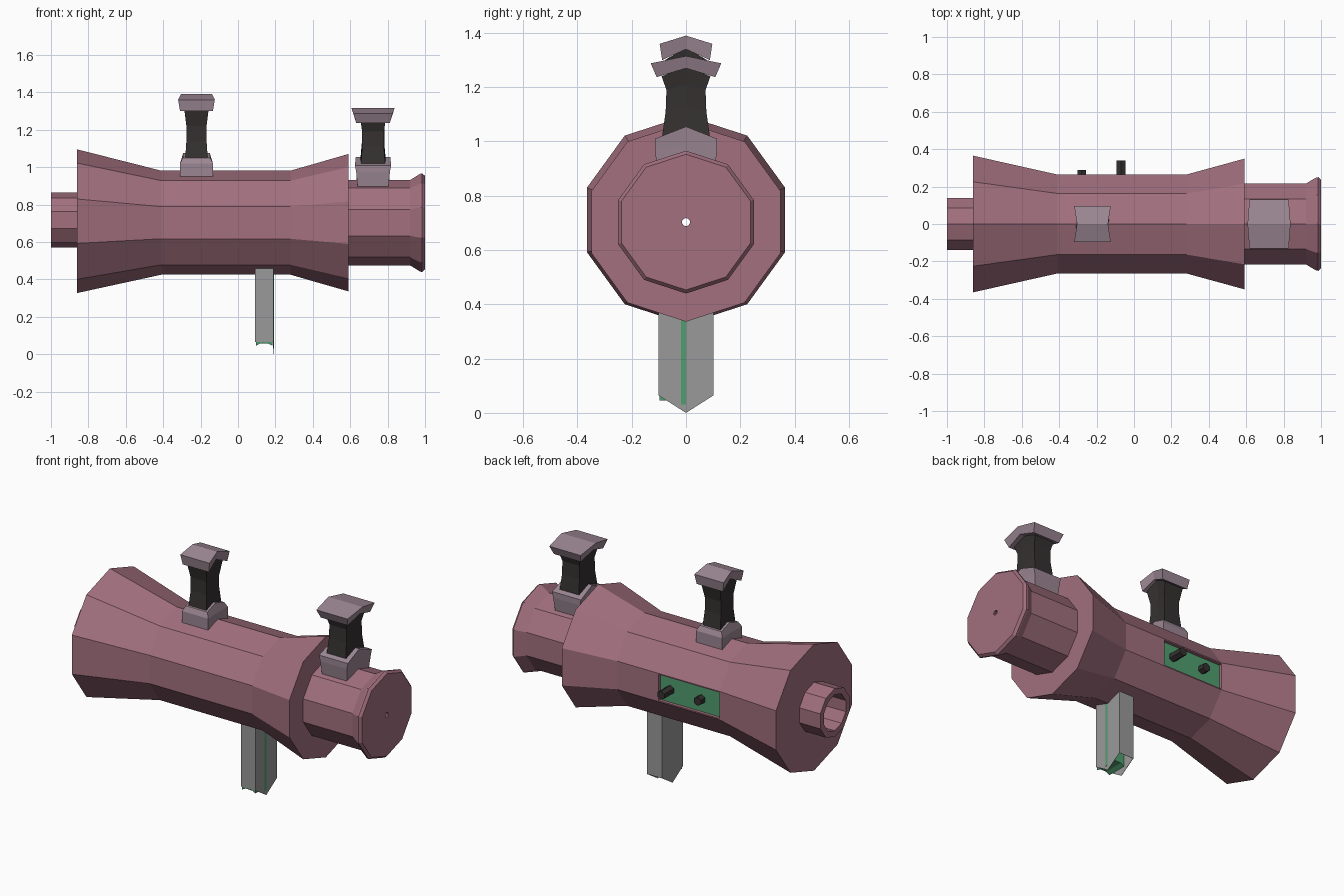
import bpy, bmesh, math
from mathutils import Vector

if "Cube" in bpy.data.objects:
    bpy.data.objects.remove(bpy.data.objects["Cube"])


def material(name, rgb):
    m = bpy.data.materials.new(name)
    m.diffuse_color = (*rgb, 1)
    m.use_nodes = True
    m.node_tree.nodes["Principled BSDF"].inputs["Base Color"].default_value = m.diffuse_color
    return m


PINK = material("pink", (0.36, 0.16, 0.21))
MAUVE = material("mauve", (0.33, 0.24, 0.29))
DARK = material("dark", (0.035, 0.03, 0.03))
GREEN = material("green", (0.08, 0.34, 0.16))
GREY = material("grey", (0.32, 0.32, 0.32))


def finish(name, bm, mat):
    bmesh.ops.recalc_face_normals(bm, faces=bm.faces)
    me = bpy.data.meshes.new(name)
    bm.to_mesh(me)
    bm.free()
    ob = bpy.data.objects.new(name, me)
    bpy.context.collection.objects.link(ob)
    if mat:
        me.materials.append(mat)
    return ob


def skin(bm, rings, closed=False):
    """Bridge a list of equally sized vertex rings with quads."""
    n = len(rings[0])
    for a, b in zip(rings, rings[1:] + (rings[:1] if closed else [])):
        for i in range(n):
            j = (i + 1) % n
            bm.faces.new((a[i], a[j], b[j], b[i]))


def lathe_x(name, profile, mat, sides=10):
    """Closed profile of (x, radius, centre z) turned about the x axis."""
    bm = bmesh.new()
    rings = []
    for x, r, cz in profile:
        angles = [math.tau * i / sides for i in range(sides)]
        rings.append([bm.verts.new((x, r * math.sin(a), cz + r * math.cos(a))) for a in angles])
    skin(bm, rings, closed=True)
    return finish(name, bm, mat)


def ridged(name, cx, levels, mat, capped=True):
    """Loft of six-point sections: (half x at edge, half x at ridge, half y, z edge, z ridge)."""
    bm = bmesh.new()
    rings = []
    for e, m, hy, ze, zm in levels:
        pts = [(-e, -hy, ze), (e, -hy, ze), (m, 0, zm), (e, hy, ze), (-e, hy, ze), (-m, 0, zm)]
        rings.append([bm.verts.new((cx + x, y, z)) for x, y, z in pts])
    skin(bm, rings)
    if capped:
        for r in (rings[0], rings[-1]):
            bm.faces.new((r[0], r[1], r[2], r[5]))
            bm.faces.new((r[5], r[2], r[3], r[4]))
    return finish(name, bm, mat)


def box(name, lo, hi, mat):
    bm = bmesh.new()
    bmesh.ops.create_cube(bm, size=1)
    lo, hi = Vector(lo), Vector(hi)
    for v in bm.verts:
        v.co = (lo + hi) / 2 + v.co * (hi - lo)
    return finish(name, bm, mat)


# Hollow ten-sided body with front tube, flares, eyepiece and pinhole
CZ = 0.703
body = lathe_x("body", [
    (-1.0, 0.147, 0.717), (-0.86, 0.147, 0.717), (-0.86, 0.384, 0.711),
    (-0.41, 0.278, CZ), (0.28, 0.278, CZ), (0.59, 0.367, CZ),
    (0.59, 0.228, CZ), (0.92, 0.228, CZ), (0.975, 0.262, CZ),
    (0.985, 0.263, CZ), (1.0, 0.25, CZ), (1.0, 0.015, CZ),
    (0.95, 0.015, CZ), (0.95, 0.11, CZ), (-1.0, 0.11, 0.717)], PINK)

# Shallow recess in the back facet
cutter = box("recess_cutter", (-0.41, 0.245, 0.624), (0.0, 0.4, 0.782), None)
cutter.hide_render = True
mod = body.modifiers.new("recess", 'BOOLEAN')
mod.operation = 'DIFFERENCE'
mod.solver = 'EXACT'
mod.object = cutter
bpy.context.view_layer.objects.active = body
bpy.ops.object.modifier_apply(modifier=mod.name)
bpy.data.objects.remove(cutter)

# Green panel and its two knobs
box("side_panel", (-0.408, 0.235, 0.626), (-0.002, 0.249, 0.78), GREEN)
for name, x, tip in (("short_knob", -0.28, 0.29), ("long_knob", -0.07, 0.34)):
    bm = bmesh.new()
    bmesh.ops.create_cone(bm, cap_ends=True, segments=6, radius1=0.027, radius2=0.027,
                          depth=tip - 0.24)
    for v in bm.verts:
        px, py, pz = v.co
        v.co = (x + px, (tip + 0.24) / 2 + pz, CZ + py)
    finish(name, bm, DARK)

# Middle post: base, waisted stem, chevron cap
ridged("middle_post_base", -0.222, [
    (0.088, 0.088, 0.095, 0.93, 0.955), (0.088, 0.084, 0.095, 1.02, 1.02),
    (0.073, 0.071, 0.08, 1.05, 1.075)], MAUVE)
ridged("middle_post_stem", -0.222, [
    (0.062, 0.058, 0.075, 1.02, 1.05), (0.054, 0.048, 0.06, 1.14, 1.16),
    (0.054, 0.048, 0.06, 1.22, 1.24), (0.064, 0.058, 0.078, 1.30, 1.345)], DARK)
ridged("middle_post_cap", -0.222, [
    (0.088, 0.075, 0.088, 1.30, 1.34), (0.098, 0.083, 0.097, 1.36, 1.39)], MAUVE)

# Rear post: base, waisted stem, chevron cap
ridged("rear_post_base", 0.722, [
    (0.082, 0.085, 0.105, 0.885, 0.90), (0.09, 0.09, 0.115, 0.975, 0.985),
    (0.097, 0.092, 0.115, 1.01, 1.055)], MAUVE)
ridged("rear_post_stem", 0.722, [
    (0.066, 0.068, 0.09, 1.005, 1.04), (0.058, 0.06, 0.075, 1.11, 1.13),
    (0.058, 0.06, 0.072, 1.19, 1.21), (0.066, 0.068, 0.09, 1.24, 1.275)], DARK)
ridged("rear_post_cap", 0.722, [
    (0.09, 0.10, 0.108, 1.237, 1.27), (0.105, 0.115, 0.13, 1.288, 1.315)], MAUVE)

# Thin open-bottomed sleeve under the body
sleeve = ridged("lower_sleeve", 0.14, [
    (0.05, 0.05, 0.102, 0.065, 0.0), (0.05, 0.05, 0.102, 0.46, 0.46)], GREY, capped=False)
sleeve.modifiers.new("wall", 'SOLIDIFY').thickness = 0.002

# Green insert with arched underside, and the stripe on the sleeve
bm = bmesh.new()
arch = [(-0.044, 0.045), (-0.02, 0.058), (0.02, 0.058), (0.044, 0.045), (0.044, 0.4), (-0.044, 0.4)]
ends = [[bm.verts.new((0.14 + x, y, z)) for x, z in arch] for y in (-0.097, 0.03)]
skin(bm, ends)
for e in ends:
    bm.faces.new(e)
finish("sleeve_insert", bm, GREEN)
box("sleeve_stripe", (0.186, -0.018, 0.03), (0.192, 0.0, 0.43), GREEN)
